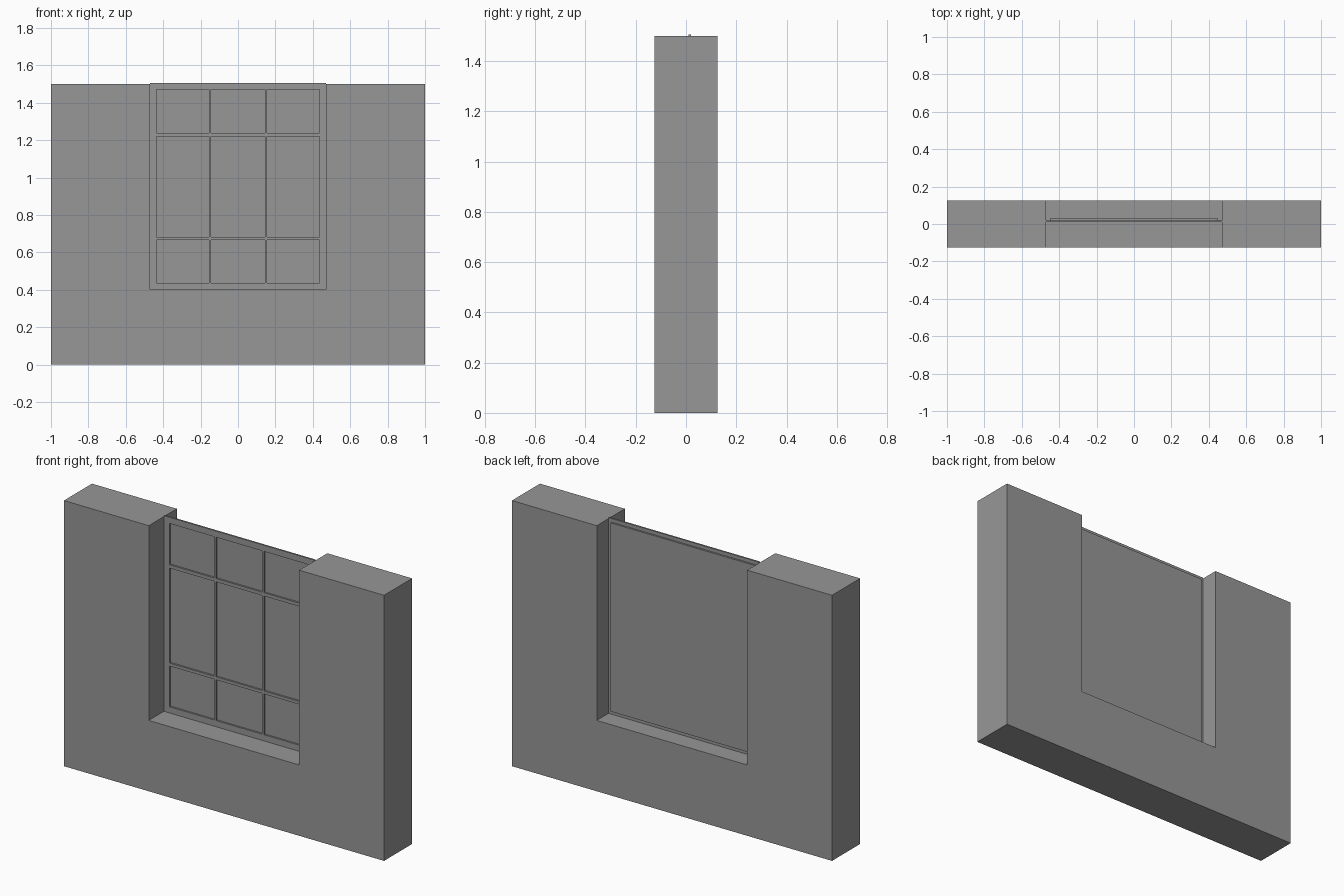
import bpy
import bmesh

if "Cube" in bpy.data.objects:
    bpy.data.objects.remove(bpy.data.objects["Cube"], do_unlink=True)

# One plain grey for every part
grey = bpy.data.materials.new("plain_grey")
grey.use_nodes = True
colour = (0.31, 0.31, 0.31, 1)
grey.diffuse_color = colour
grey.node_tree.nodes["Principled BSDF"].inputs["Base Color"].default_value = colour


def finish(name, bm):
    bmesh.ops.recalc_face_normals(bm, faces=bm.faces)
    mesh = bpy.data.meshes.new(name)
    bm.to_mesh(mesh)
    bm.free()
    mesh.materials.append(grey)
    obj = bpy.data.objects.new(name, mesh)
    bpy.context.collection.objects.link(obj)
    return obj


def extrude_y(bm, faces, depth):
    """Give flat faces in the xz plane a thickness towards the back."""
    result = bmesh.ops.extrude_face_region(bm, geom=faces, use_keep_orig=True)
    verts = [v for v in result["geom"] if isinstance(v, bmesh.types.BMVert)]
    bmesh.ops.translate(bm, verts=verts, vec=(0, depth, 0))


def slab(name, outline, front, back):
    bm = bmesh.new()
    face = bm.faces.new([bm.verts.new((x, front, z)) for x, z in outline])
    extrude_y(bm, [face], back - front)
    return finish(name, bm)


def rectangle(half, low, high):
    return [(-half, low), (half, low), (half, high), (-half, high)]


# Wall with an opening that runs out through its top
OPEN, SILL, TOP = 0.47, 0.40, 1.50
slab("wall", [(-1, 0), (1, 0), (1, TOP), (OPEN, TOP), (OPEN, SILL),
              (-OPEN, SILL), (-OPEN, TOP), (-1, TOP)], -0.125, 0.125)

# Window frame: a grid whose cells are left open for the nine panes
xs = [-OPEN, -0.436, -0.156, -0.144, 0.144, 0.156, 0.436, OPEN]
zs = [SILL, 0.435, 0.665, 0.682, 1.218, 1.237, 1.47, 1.505]
bm = bmesh.new()
grid = [[bm.verts.new((x, 0.01, z)) for z in zs] for x in xs]
bars = []
for i in range(len(xs) - 1):
    for j in range(len(zs) - 1):
        if i % 2 == 0 or j % 2 == 0:
            bars.append(bm.faces.new((grid[i][j], grid[i + 1][j],
                                      grid[i + 1][j + 1], grid[i][j + 1])))
extrude_y(bm, bars, 0.01)
frame = finish("window_frame", bm)

# Glazing panel set against the back of the frame
slab("glazing_panel", rectangle(0.45, 0.42, 1.485), 0.02, 0.03)
